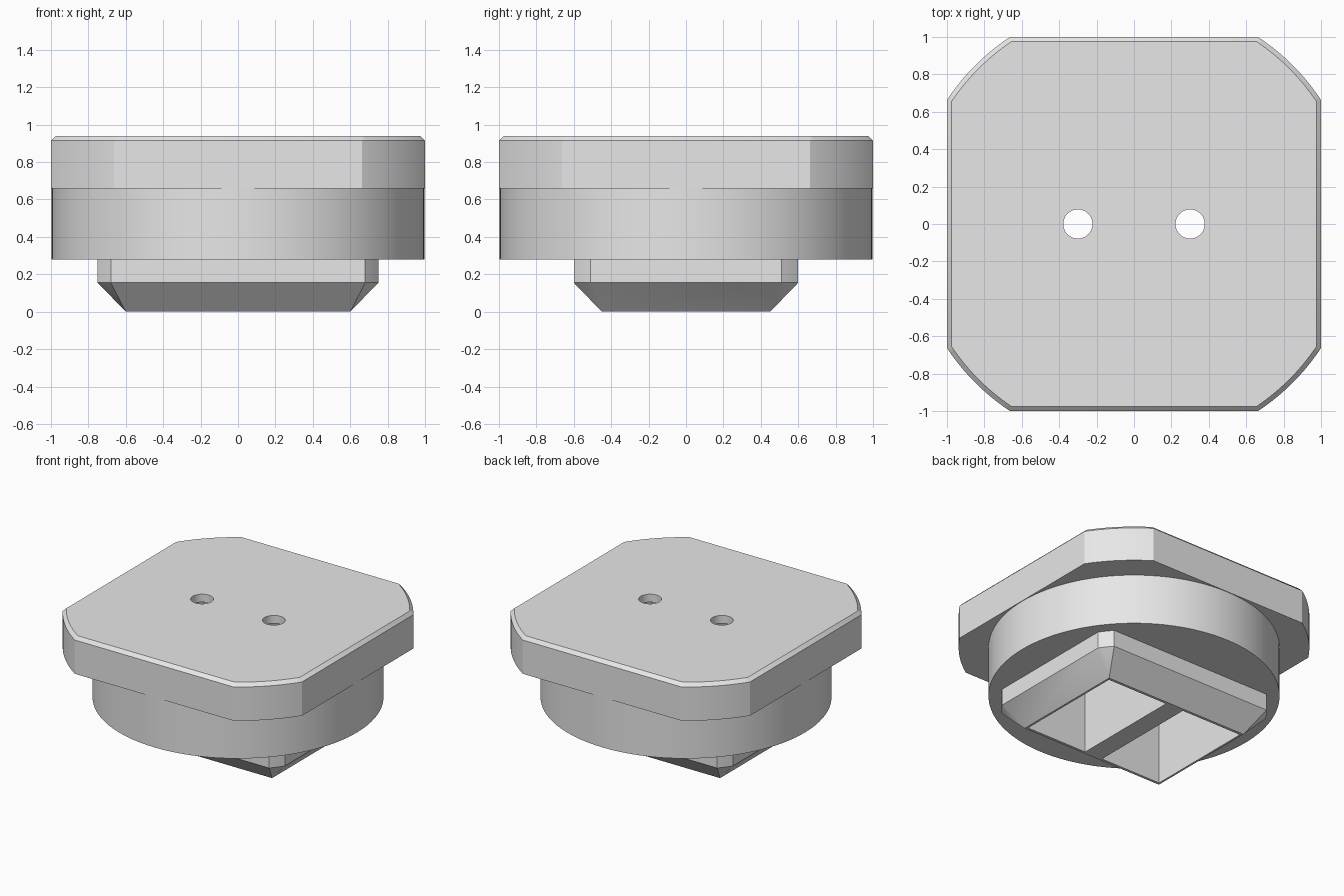
import bpy, bmesh, math

cube = bpy.data.objects.get("Cube")
if cube:
    bpy.data.objects.remove(cube, do_unlink=True)

grey = bpy.data.materials.new("light grey")
grey.use_nodes = True
colour = (0.8, 0.8, 0.8, 1)
grey.diffuse_color = colour
grey.node_tree.nodes["Principled BSDF"].inputs["Base Color"].default_value = colour


def rounded_outline(hx, hy, radius, steps):
    """Rectangle whose corners are trimmed by one centred circle."""
    a0 = math.acos(hx / radius)
    a1 = math.asin(hy / radius)
    arc = [a0 + (a1 - a0) * i / steps for i in range(steps + 1)]
    first = [(radius * math.cos(a), radius * math.sin(a)) for a in arc]
    second = [(-x, y) for x, y in reversed(first)]
    half = first + second
    return half + [(-x, -y) for x, y in half]


def square_outline(hx, hy, steps):
    """Sharp rectangle with as many points as the rounded one."""
    corners = [(hx, hy), (-hx, hy), (-hx, -hy), (hx, -hy)]
    return [c for c in corners for _ in range(steps + 1)]


def circle(radius, cx=0, n=128):
    return [(cx + radius * math.cos(math.tau * i / n),
             radius * math.sin(math.tau * i / n)) for i in range(n)]


def loft(name, rings):
    """Closed solid through a stack of (outline, height) rings."""
    bm = bmesh.new()
    loops = [[bm.verts.new((x, y, z)) for x, y in pts] for pts, z in rings]
    n = len(loops[0])
    for low, high in zip(loops, loops[1:]):
        for i in range(n):
            j = (i + 1) % n
            bm.faces.new((low[i], low[j], high[j], high[i]))
    bm.faces.new(loops[0][::-1])
    bm.faces.new(loops[-1])
    bmesh.ops.remove_doubles(bm, verts=bm.verts[:], dist=1e-5)
    bmesh.ops.recalc_face_normals(bm, faces=bm.faces[:])
    mesh = bpy.data.meshes.new(name)
    bm.to_mesh(mesh)
    bm.free()
    mesh.materials.append(grey)
    obj = bpy.data.objects.new(name, mesh)
    bpy.context.collection.objects.link(obj)
    return obj


# Square cover plate with rounded corners and a chamfered top edge
wide = rounded_outline(1, 1, 1.2, 16)
inset = rounded_outline(0.975, 0.975, 1.175, 16)
plate = loft("cover_plate", [(wide, 0.66), (wide, 0.915), (inset, 0.94)])

# Round body under the plate
body = loft("round_body", [(circle(0.996), 0.28), (circle(0.996), 0.66)])

# Tapered foot
foot_outline = rounded_outline(0.75, 0.6, 0.907, 4)
foot = loft("tapered_foot", [(square_outline(0.6, 0.45, 4), 0),
                             (foot_outline, 0.155), (foot_outline, 0.28)])
parts = [plate, body, foot]

# Two deep pockets from below, each opening to a round hole on top
cutters = []
for side in (-1, 1):
    pocket = [(side * 0.33 + x, y) for x, y in square_outline(0.255, 0.43, 0)]
    cutters.append((loft("pocket_cutter", [(pocket, -0.1), (pocket, 0.88)]), parts))
    hole = circle(0.078, side * 0.3, 48)
    cutters.append((loft("hole_cutter", [(hole, 0.8), (hole, 1.1)]), [plate]))

for cutter, targets in cutters:
    cutter.hide_render = True
    for part in targets:
        mod = part.modifiers.new("cut", "BOOLEAN")
        mod.operation = "DIFFERENCE"
        mod.solver = "EXACT"
        mod.object = cutter
        bpy.context.view_layer.objects.active = part
        bpy.ops.object.modifier_apply(modifier=mod.name)
for cutter, _ in cutters:
    bpy.data.objects.remove(cutter, do_unlink=True)

# Smooth curved walls, crisp edges
bpy.ops.object.select_all(action="DESELECT")
for part in parts:
    part.select_set(True)
bpy.context.view_layer.objects.active = plate
bpy.ops.object.shade_smooth_by_angle(angle=math.radians(25))
